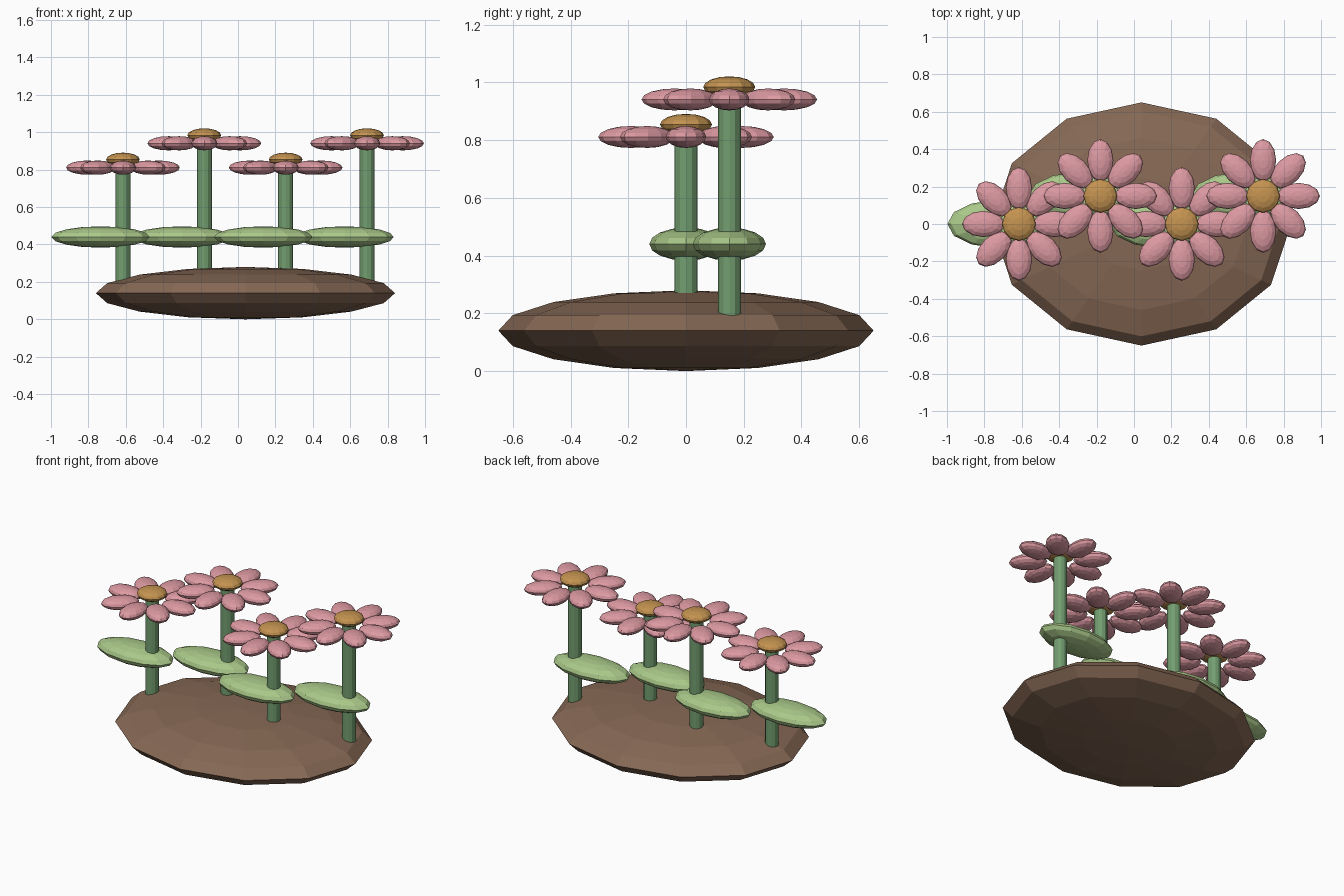
import bpy
from math import cos, sin, pi

if "Cube" in bpy.data.objects:
    bpy.data.objects.remove(bpy.data.objects["Cube"])


def material(name, r, g, b):
    m = bpy.data.materials.new(name)
    m.diffuse_color = (r, g, b, 1)
    m.use_nodes = True
    m.node_tree.nodes["Principled BSDF"].inputs["Base Color"].default_value = m.diffuse_color
    return m


SOIL = material("soil", 0.24, 0.14, 0.09)
STEM = material("stem_green", 0.17, 0.34, 0.16)
LEAF = material("leaf_green", 0.40, 0.58, 0.25)
PETAL = material("petal_pink", 0.72, 0.32, 0.36)
GOLD = material("gold", 0.55, 0.29, 0.08)


def ellipsoid(name, loc, radii, mat, turn=0.0):
    """Faceted 12 x 8 sphere stretched to three radii."""
    bpy.ops.mesh.primitive_uv_sphere_add(segments=12, ring_count=8, radius=1,
                                         location=loc, rotation=(0, 0, turn))
    ob = bpy.context.object
    ob.name = name
    ob.scale = radii
    ob.data.materials.append(mat)
    return ob


def flower(i, x, y, petal_z):
    # Stem from inside the mound to the flower head
    bottom, top = 0.14, petal_z + 0.02
    bpy.ops.mesh.primitive_cylinder_add(vertices=12, radius=0.04, depth=top - bottom,
                                        location=(x, y, (top + bottom) / 2))
    stem = bpy.context.object
    stem.name = f"stem_{i}"
    stem.data.materials.append(STEM)

    # Single leaf offset to the left
    ellipsoid(f"leaf_{i}", (x - 0.12, y, 0.44), (0.263, 0.127, 0.057), LEAF)

    # Ring of eight petals around a domed centre
    for k in range(8):
        a = k * pi / 4
        ellipsoid(f"petal_{i}_{k + 1}", (x + 0.19 * cos(a), y + 0.19 * sin(a), petal_z),
                  (0.114, 0.07, 0.038), PETAL, a)
    ellipsoid(f"flower_centre_{i}", (x, y, petal_z + 0.043), (0.09, 0.09, 0.037), GOLD)


# Soil mound
ellipsoid("soil_mound", (0.04, 0, 0.14), (0.8, 0.65, 0.14), SOIL)

# Row of four flowers, alternating low front and tall back
for n in range(4):
    tall = n % 2
    flower(n + 1, -0.615 + 0.435 * n, 0.15 * tall, 0.811 + 0.13 * tall)
